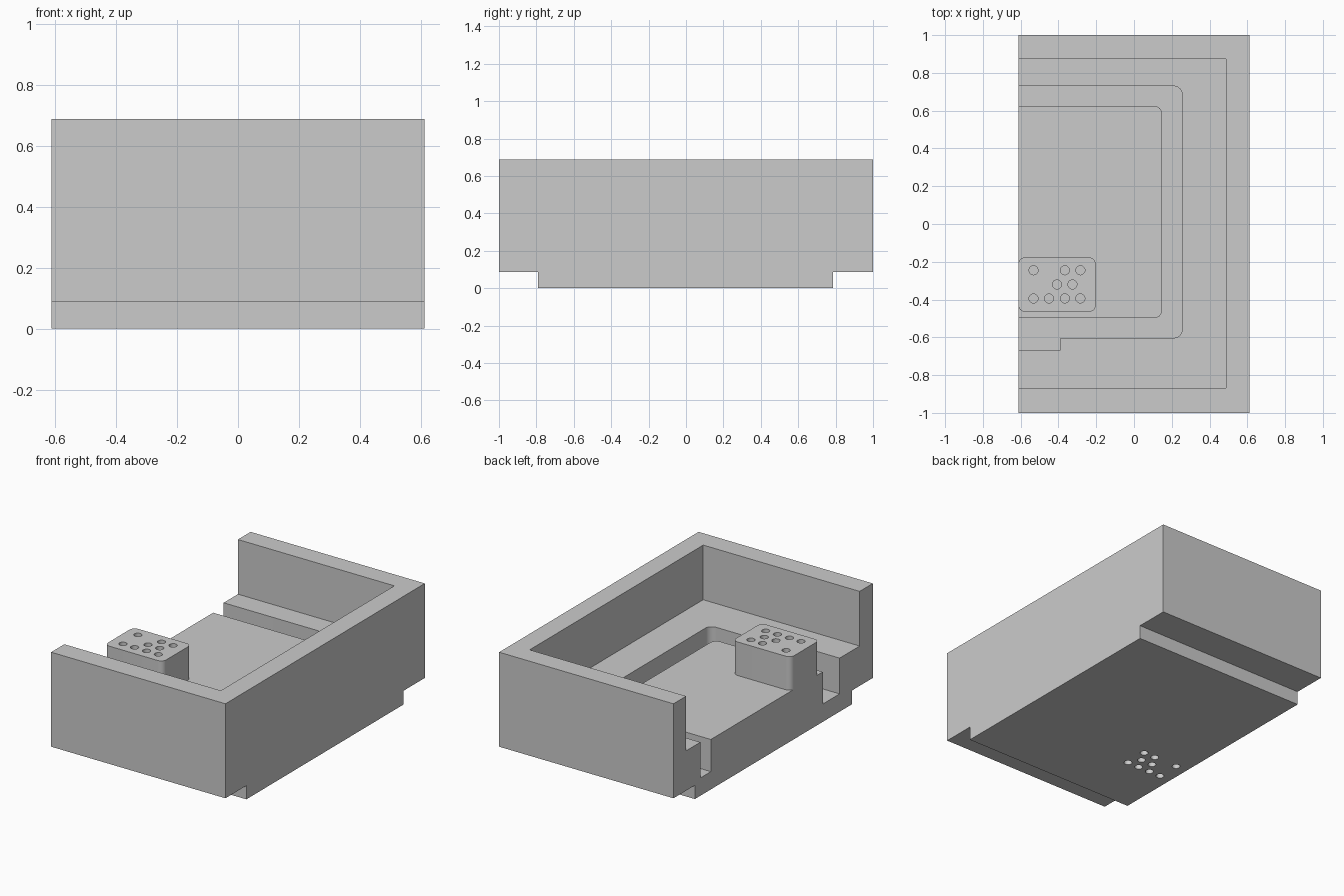
import bpy
import bmesh
import math
from mathutils import Vector

cube = bpy.data.objects.get("Cube")
if cube:
    bpy.data.objects.remove(cube, do_unlink=True)

grey = bpy.data.materials.new("plain grey")
grey.use_nodes = True
GREY = (0.6, 0.6, 0.6, 1)
grey.diffuse_color = GREY
grey.node_tree.nodes["Principled BSDF"].inputs["Base Color"].default_value = GREY

HX = 0.612     # half width
TOP = 0.687    # rim height
SHELF = 0.34
FLOOR = 0.113
DECK = 0.317


def rounded(corners, steps=8):
    """Outline from (x, y, radius) right-angled corners."""
    pts = []
    for i, (x, y, r) in enumerate(corners):
        p = Vector((x, y))
        if r == 0:
            pts.append(p)
            continue
        a = (Vector(corners[i - 1][:2]) - p).normalized()
        b = (Vector(corners[(i + 1) % len(corners)][:2]) - p).normalized()
        c = p + r * (a + b)
        for k in range(steps + 1):
            t = math.pi / 2 * k / steps
            pts.append(c - r * (b * math.cos(t) + a * math.sin(t)))
    return pts


def rect(x0, x1, y0, y1, left_r=0, right_r=0):
    return rounded([(x0, y1, left_r), (x0, y0, left_r),
                    (x1, y0, right_r), (x1, y1, right_r)])


def circle(x, y, r, n=24):
    return [Vector((x + r * math.cos(math.tau * i / n),
                    y + r * math.sin(math.tau * i / n))) for i in range(n)]


def prism(name, outlines, z0, z1):
    """Extrude one or more separate outlines from z0 to z1."""
    bm = bmesh.new()
    for pts in outlines:
        low = [bm.verts.new((p.x, p.y, z0)) for p in pts]
        high = [bm.verts.new((p.x, p.y, z1)) for p in pts]
        bm.faces.new(low[::-1])
        bm.faces.new(high)
        for i in range(len(pts)):
            j = (i + 1) % len(pts)
            bm.faces.new((low[i], low[j], high[j], high[i]))
    bmesh.ops.recalc_face_normals(bm, faces=bm.faces)
    mesh = bpy.data.meshes.new(name)
    bm.to_mesh(mesh)
    bm.free()
    mesh.materials.append(grey)
    obj = bpy.data.objects.new(name, mesh)
    bpy.context.collection.objects.link(obj)
    return obj


def activate(obj):
    bpy.ops.object.select_all(action='DESELECT')
    obj.select_set(True)
    bpy.context.view_layer.objects.active = obj


def cut(obj, outlines, z0, z1):
    cutter = prism("cutter", outlines, z0, z1)
    mod = obj.modifiers.new("cut", 'BOOLEAN')
    mod.operation = 'DIFFERENCE'
    mod.solver = 'EXACT'
    mod.object = cutter
    activate(obj)
    bpy.ops.object.modifier_apply(modifier=mod.name)
    bpy.data.objects.remove(cutter, do_unlink=True)


# Housing with open left end, stepped underside and inner shelf
housing = prism("housing", [rect(-HX, HX, -1, 1)], 0, TOP)
cut(housing, [rect(-1, 1, -1.2, -0.79), rect(-1, 1, 0.785, 1.2)], -0.1, 0.087)
cut(housing, [rect(-1, 0.487, -0.868, 0.873)], SHELF, 1)

# Sunken channel with a wider end at the front
channel = rounded([(-1, 0.73, 0), (-1, -0.667, 0), (-0.39, -0.667, 0),
                   (-0.39, -0.603, 0), (0.255, -0.603, 0.045), (0.255, 0.73, 0.045)])
cut(housing, [channel], FLOOR, 0.5)

# Raised deck inside the channel
deck = prism("deck", [rect(-HX, 0.148, -0.498, 0.625, 0, 0.04)], FLOOR, DECK)

# Connector block with pin holes, repeated on the underside
block = prism("connector_block", [rect(-HX, -0.203, -0.465, -0.177, 0.035, 0.035)], DECK, 0.53)
rows = {-0.245: (-0.532, -0.366, -0.284),
        -0.32: (-0.408, -0.326),
        -0.394: (-0.532, -0.45, -0.366, -0.284)}
holes = [circle(x, y, 0.024) for y, xs in rows.items() for x in xs]
cut(block, holes, DECK + 0.02, 0.6)
cut(housing, holes, -0.1, FLOOR - 0.02)

for part in (housing, deck, block):
    activate(part)
    bpy.ops.object.shade_smooth_by_angle(angle=math.radians(30))
